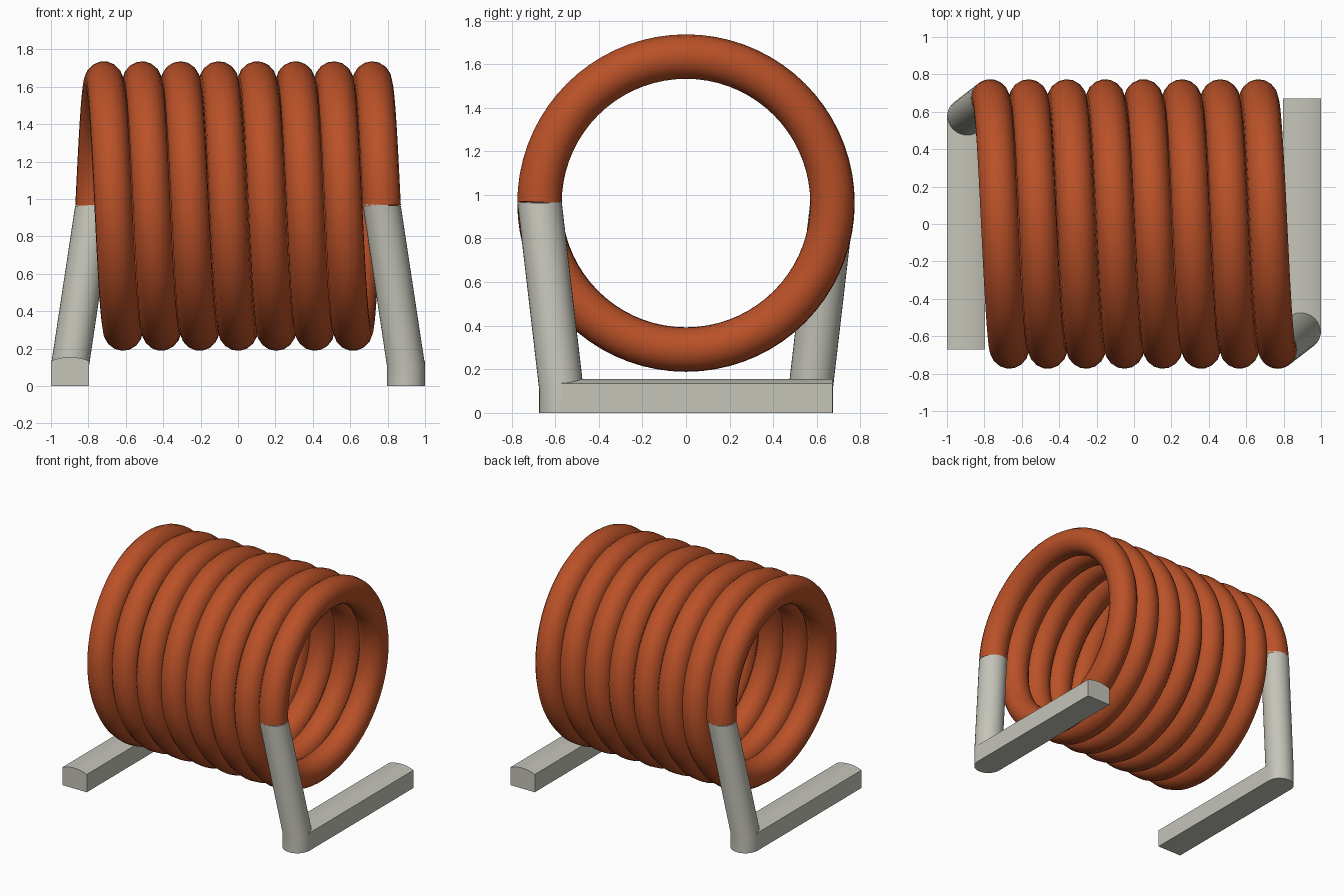
import bpy, bmesh, math
from mathutils import Vector, Matrix

cube = bpy.data.objects.get("Cube")
if cube:
    bpy.data.objects.remove(cube, do_unlink=True)

WIRE = 0.102            # wire radius
COIL_R = 0.672          # radius of the wire's centre line
COIL_Z = 0.9625         # height of the coil axis
PITCH, TURNS = 0.205, 7.5
FOOT_X, FOOT_Y = 0.898, 0.572   # centre of the rounded foot end
SIDES = 32


def material(name, rgb):
    m = bpy.data.materials.new(name)
    m.use_nodes = True
    m.diffuse_color = (*rgb, 1)
    m.node_tree.nodes["Principled BSDF"].inputs["Base Color"].default_value = (*rgb, 1)
    return m


copper = material("copper enamel", (0.49, 0.082, 0.021))
tin = material("tinned metal", (0.56, 0.555, 0.49))


def finish(obj, mat):
    obj.data.materials.clear()
    obj.data.materials.append(mat)
    bpy.ops.object.select_all(action="DESELECT")
    obj.select_set(True)
    bpy.context.view_layer.objects.active = obj
    bpy.ops.object.shade_smooth_by_angle(angle=math.radians(35))


def loft(name, rings, mat, turned):
    """Skin closed rings of points, cap both ends; optionally turn half round z."""
    bm = bmesh.new()
    loops = [[bm.verts.new(p) for p in ring] for ring in rings]
    n = len(loops[0])
    for a, b in zip(loops, loops[1:]):
        for i in range(n):
            j = (i + 1) % n
            bm.faces.new((a[i], a[j], b[j], b[i]))
    bm.faces.new(loops[0])
    bm.faces.new(loops[-1])
    bmesh.ops.recalc_face_normals(bm, faces=bm.faces)
    if turned:
        bm.transform(Matrix.Rotation(math.pi, 4, "Z"))
    mesh = bpy.data.meshes.new(name)
    bm.to_mesh(mesh)
    bm.free()
    obj = bpy.data.objects.new(name, mesh)
    bpy.context.collection.objects.link(obj)
    finish(obj, mat)


def circle(cx, cy, z, tilt=0.0):
    angles = [math.tau * i / SIDES for i in range(SIDES)]
    return [Vector((cx + WIRE * math.cos(a), cy + WIRE * math.sin(a),
                    z + tilt * WIRE * math.cos(a))) for a in angles]


# Coil: helix along x, from the front right end over the top to the back left end
curve = bpy.data.curves.new("coil", "CURVE")
curve.dimensions = "3D"
curve.bevel_depth = WIRE
curve.bevel_resolution = 6
curve.use_fill_caps = True
spline = curve.splines.new("POLY")
steps = int(TURNS * 72)
spline.points.add(steps)
for i, point in enumerate(spline.points):
    t = i / steps * TURNS
    a = t * math.tau
    point.co = (PITCH * (TURNS / 2 - t), -COIL_R * math.cos(a),
                COIL_Z + COIL_R * math.sin(a), 1)
coil = bpy.data.objects.new("coil", curve)
bpy.context.collection.objects.link(coil)
bpy.ops.object.select_all(action="DESELECT")
coil.select_set(True)
bpy.context.view_layer.objects.active = coil
bpy.ops.object.convert(target="MESH")
finish(bpy.context.view_layer.objects.active, copper)

# Foot cross-section: flat sides and a shallow arched top
half, side_h, rise = WIRE, 0.135, 0.02
section = [(-half, 0), (half, 0)]
for i in range(13):
    u = 1 - i / 6
    section.append((half * u, side_h + rise * (1 - u * u)))

# Each lead is a slanted leg and a foot; the second is turned half round
end_x = PITCH * TURNS / 2
for side, turned in (("front", False), ("back", True)):
    loft(side + "_leg", [circle(FOOT_X, -FOOT_Y, 0), circle(FOOT_X, -FOOT_Y, 0.11),
                         circle(end_x, -COIL_R, COIL_Z + 0.006, -0.05)], tin, turned)
    loft(side + "_foot", [[Vector((FOOT_X + x, y, z)) for x, z in section]
                          for y in (-FOOT_Y, 0.672)], tin, turned)
